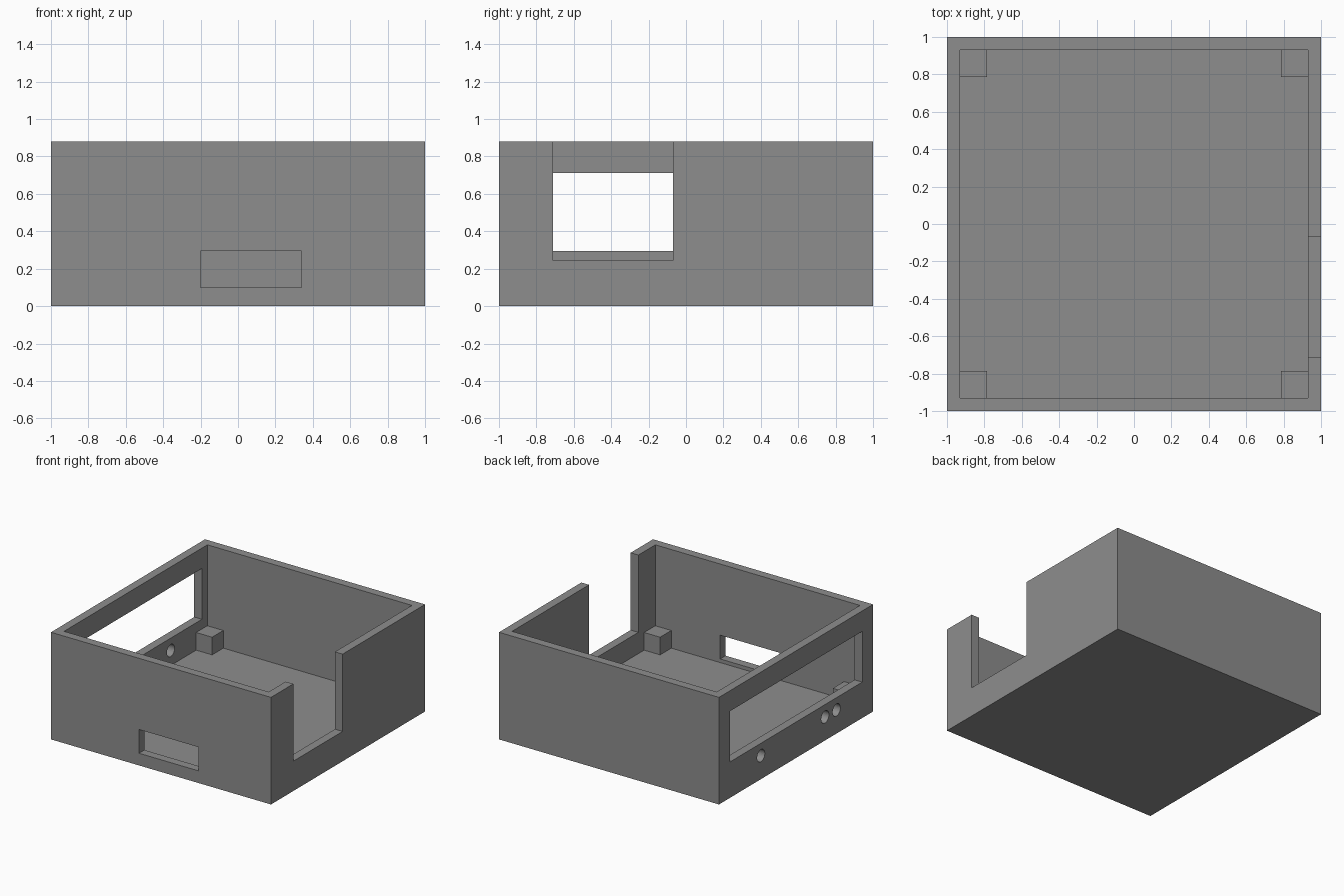
import bpy
import math

if "Cube" in bpy.data.objects:
    bpy.data.objects.remove(bpy.data.objects["Cube"])

WALL, HEIGHT, FLOOR, POST = 0.07, 0.88, 0.07, 0.145

grey = bpy.data.materials.new("plain grey")
grey.diffuse_color = (0.27, 0.27, 0.27, 1)
grey.use_nodes = True
grey.node_tree.nodes["Principled BSDF"].inputs["Base Color"].default_value = grey.diffuse_color


def box(name, x, y, z):
    """Box given by its (min, max) range on each axis."""
    spans = (x, y, z)
    bpy.ops.mesh.primitive_cube_add(size=1, location=[(a + b) / 2 for a, b in spans])
    ob = bpy.context.object
    ob.name = name
    ob.scale = [b - a for a, b in spans]
    bpy.ops.object.transform_apply(location=False, rotation=False, scale=True)
    ob.data.materials.append(grey)
    return ob


def cut(target, cutter):
    """Subtract the cutter and keep it hidden."""
    mod = target.modifiers.new(cutter.name, 'BOOLEAN')
    mod.operation = 'DIFFERENCE'
    mod.solver = 'EXACT'
    mod.object = cutter
    bpy.context.view_layer.objects.active = target
    bpy.ops.object.modifier_apply(modifier=mod.name)
    cutter.hide_render = True
    cutter.hide_set(True)


# Open-topped case
inner = 1 - WALL
case = box("case", (-1, 1), (-1, 1), (0, HEIGHT))
cut(case, box("cavity_cutter", (-inner, inner), (-inner, inner), (FLOOR, 1.2)))

# Front slot, open notch in the right wall, window in the left wall
cut(case, box("front_slot_cutter", (-0.2, 0.34), (-1.2, -0.9), (0.1, 0.295)))
cut(case, box("right_notch_cutter", (0.9, 1.2), (-0.71, -0.07), (0.245, 1.2)))
cut(case, box("left_window_cutter", (-1.2, -0.9), (-0.86, 0.86), (0.295, 0.712)))

# Round holes under the left window
for y in (0.455, -0.377, -0.526):
    bpy.ops.mesh.primitive_cylinder_add(vertices=32, radius=0.05, depth=0.3,
                                        location=(-1.05, y, 0.193),
                                        rotation=(0, math.pi / 2, 0))
    hole = bpy.context.object
    hole.name = "round_hole_cutter"
    hole.data.materials.append(grey)
    cut(case, hole)

# Corner mounting posts
for sx in (-1, 1):
    for sy in (-1, 1):
        xs = sorted((sx * inner, sx * (inner - POST)))
        ys = sorted((sy * inner, sy * (inner - POST)))
        box("corner_post", xs, ys, (FLOOR, FLOOR + POST))
